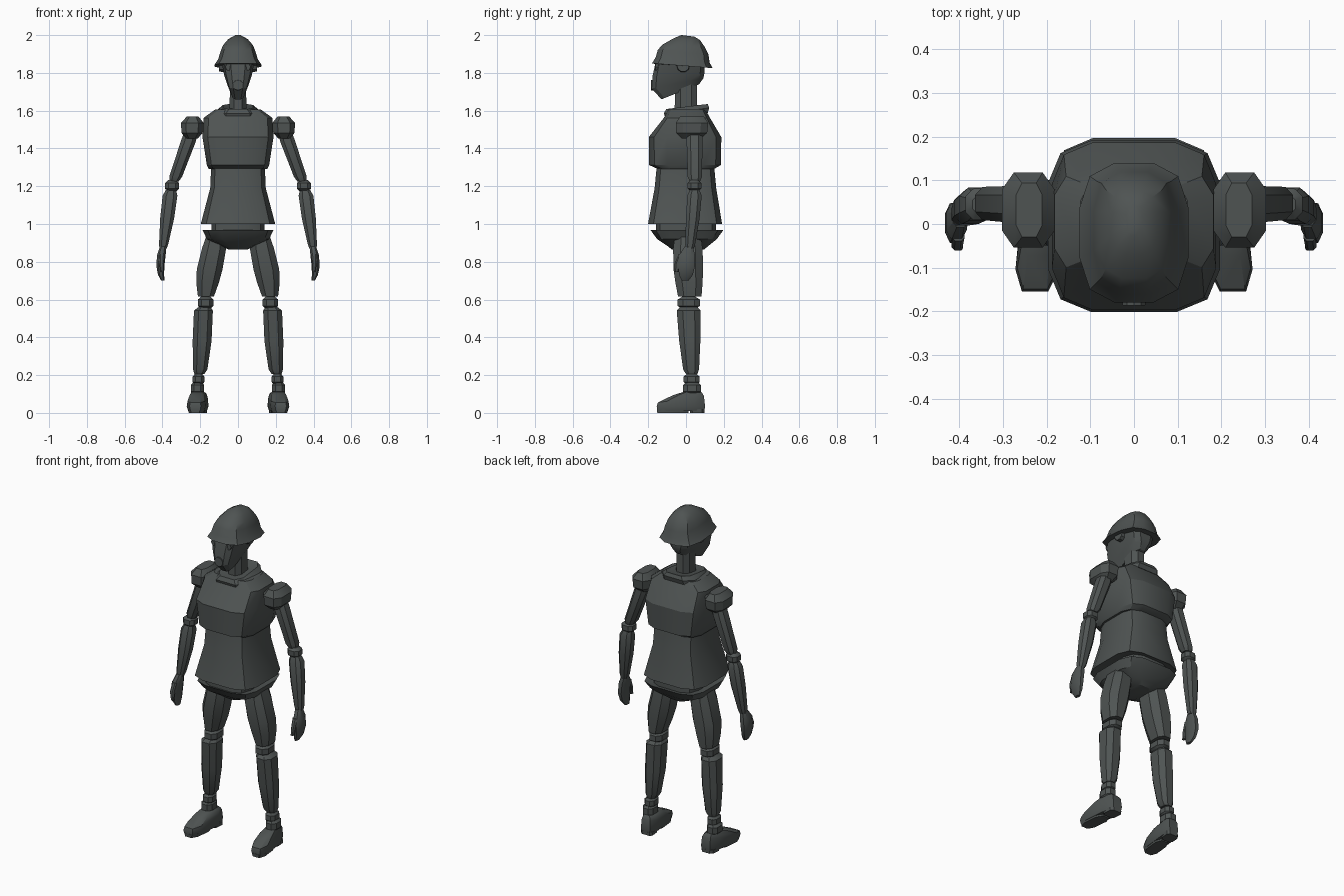
import bpy, bmesh, math
from mathutils import Matrix, Vector

grey = bpy.data.materials.new("dark_grey")
grey.diffuse_color = (0.078, 0.088, 0.086, 1)


def finish(name, bm, mirror=False, angle=30):
    bmesh.ops.recalc_face_normals(bm, faces=bm.faces)
    me = bpy.data.meshes.new(name)
    bm.to_mesh(me)
    bm.free()
    me.materials.append(grey)
    me.shade_smooth()
    me.set_sharp_from_angle(angle=math.radians(angle))
    ob = bpy.data.objects.new(name, me)
    bpy.context.collection.objects.link(ob)
    if mirror:
        ob.modifiers.new("mirror", 'MIRROR').use_mirror_merge = False
    return ob


def section(hx, hy, c, k):
    """Rectangle with corners cut (k=1) or rounded in k steps."""
    pts = []
    for q in range(4):
        sx, sy = ((1, 1), (-1, 1), (-1, -1), (1, -1))[q]
        for i in range(k + 1):
            a = math.pi / 2 * (q + i / k)
            pts.append((sx * hx * (1 - c) + hx * c * math.cos(a),
                        sy * hy * (1 - c) + hy * c * math.sin(a)))
    return pts


def loft(name, rings, c=0.5, k=1, mirror=False, shear=0, angle=30):
    """Skin rings (x, y, z, half_x, half_y, slope dz/dy)."""
    bm = bmesh.new()
    loops = []
    for r in rings:
        x, y, z, hx, hy = r[:5]
        s = r[5] if len(r) > 5 else 0
        loops.append([bm.verts.new((x + px + shear * (y + py), y + py, z + py * s))
                      for px, py in section(hx, hy, c, k)])
    for a, b in zip(loops, loops[1:]):
        n = len(a)
        for i in range(n):
            j = (i + 1) % n
            bm.faces.new((a[i], a[j], b[j], b[i]))
    bm.faces.new(loops[0])
    bm.faces.new(loops[-1])
    return finish(name, bm, mirror, angle)


def joint(name, x, y, z, hx, hy, hz):
    prof = ((-1, .55), (-.5, 1), (.5, 1), (1, .55))
    return loft(name, [(x, y, z + t * hz, hx * s, hy * s) for t, s in prof], mirror=True)


def disc(name, centre, radius, depth, axis, sides=10, mirror=False):
    bm = bmesh.new()
    rot = Vector((0, 0, 1)).rotation_difference(Vector(axis)).to_matrix().to_4x4()
    bmesh.ops.create_cone(bm, cap_ends=True, segments=sides, radius1=radius,
                          radius2=radius * .9, depth=depth,
                          matrix=Matrix.Translation(centre) @ rot)
    return finish(name, bm, mirror)


# Helmet: flared rim and faceted dome
loft("helmet", [(0, -.02, 1.838, .11, .15, -.07), (0, -.02, 1.838, .125, .16, -.08),
                (0, -.018, 1.868, .105, .143, -.09), (0, -.015, 1.91, .092, .134, -.09),
                (0, -.012, 1.943, .08, .112, -.06), (0, .003, 1.977, .052, .072, -.06),
                (0, .01, 1.996, .018, .035, -.12)], c=.65, k=2, angle=32)

# Masked head with a sloping jaw
loft("head", [(0, -.03, 1.70, .034, .10, .4), (0, -.045, 1.745, .055, .137, .2),
              (0, -.04, 1.79, .073, .137, .05), (0, -.03, 1.86, .088, .13)], c=.55, k=2)
disc("eye_lens", (.044, -.135, 1.832), .025, .055, (0, -1, 0), 8, True)
disc("mask_filter", (0, -.165, 1.735), .03, .042, (0, -1, 0), 10)
disc("ear_disc", (.085, -.015, 1.838), .036, .03, (1, 0, 0), 10, True)
loft("neck", [(0, 0, 1.59, .045, .06), (0, 0, 1.77, .042, .058)])

# Collar and coat
loft("collar", [(0, .003, 1.575, .11, .112, .12), (0, .003, 1.60, .105, .12, .12),
                (0, .005, 1.622, .08, .11, .12), (0, .005, 1.617, .06, .085, .12)], c=.4)
loft("chest", [(0, 0, 1.292, .155, .15), (0, -.005, 1.312, .165, .19),
               (0, -.005, 1.46, .188, .192), (0, .005, 1.562, .182, .122),
               (0, .005, 1.605, .122, .098)], c=.5, k=2)
loft("coat_skirt", [(0, -.003, 1.305, .142, .152), (0, -.003, 1.19, .147, .163),
                    (0, -.005, 1.0, .197, .196), (0, -.005, 1.008, .175, .175)], c=.5, k=2)
loft("pelvis", [(0, .01, .865, .05, .085), (0, .01, .885, .09, .11),
                (0, .005, .92, .165, .158), (0, .005, .967, .187, .192),
                (0, 0, .957, .14, .16), (0, 0, 1.015, .14, .16)], c=.5, k=2)

# Arms
loft("shoulder_ball", [(.243, .028, 1.453, .03, .05), (.243, .03, 1.482, .056, .082),
                       (.242, .032, 1.535, .06, .086), (.24, .032, 1.57, .03, .062)],
     c=.45, mirror=True)
loft("upper_arm", [(.25, .045, 1.49, .034, .04), (.262, .045, 1.44, .04, .042),
                   (.33, .047, 1.25, .034, .038), (.338, .047, 1.225, .024, .027)], mirror=True)
joint("elbow", .349, .045, 1.202, .037, .036, .03)
loft("forearm", [(.355, .046, 1.18, .027, .026), (.36, .045, 1.15, .039, .038),
                 (.375, .036, 1.03, .037, .036), (.394, .022, .89, .024, .026),
                 (.397, .02, .868, .018, .02)], mirror=True)
loft("hand", [(.397, .015, .88, .017, .022), (.406, .006, .835, .023, .042),
              (.411, .002, .775, .021, .045), (.407, 0, .73, .016, .036),
              (.398, -.005, .70, .009, .018)], mirror=True)
loft("thumb", [(.402, -.025, .84, .014, .014), (.405, -.045, .79, .013, .015),
               (.4, -.05, .745, .009, .011)], mirror=True)

# Legs
loft("thigh", [(.12, .01, .93, .05, .07), (.127, .01, .87, .064, .078),
               (.15, .012, .76, .068, .078), (.161, .016, .69, .06, .072),
               (.17, .02, .615, .042, .062)], mirror=True)
joint("knee", .171, .015, .583, .042, .06, .033)
loft("shin", [(.177, .014, .56, .032, .045), (.183, .014, .542, .05, .063),
              (.19, .02, .38, .05, .056), (.2, .027, .23, .038, .042),
              (.205, .03, .205, .026, .03)], mirror=True)
joint("ankle_upper", .209, .03, .178, .031, .042, .03)
joint("ankle_lower", .215, .032, .13, .035, .047, .036)

# Boots: low wedge with separate heel and sole
loft("boot", [(.211, -.027, .010, .042, .124), (.211, -.027, .035, .05, .128),
              (.211, -.027, .072, .046, .122, .14), (.212, .008, .097, .04, .08, .06),
              (.215, .034, .112, .03, .045)], c=.4, mirror=True, shear=-.1)
loft("boot_sole", [(.211, -.07, 0, .038, .082), (.211, -.07, .02, .042, .084)],
     c=.45, mirror=True, shear=-.1)
loft("boot_heel", [(.211, .06, 0, .038, .038), (.211, .06, .02, .04, .039)],
     c=.35, mirror=True, shear=-.1)
